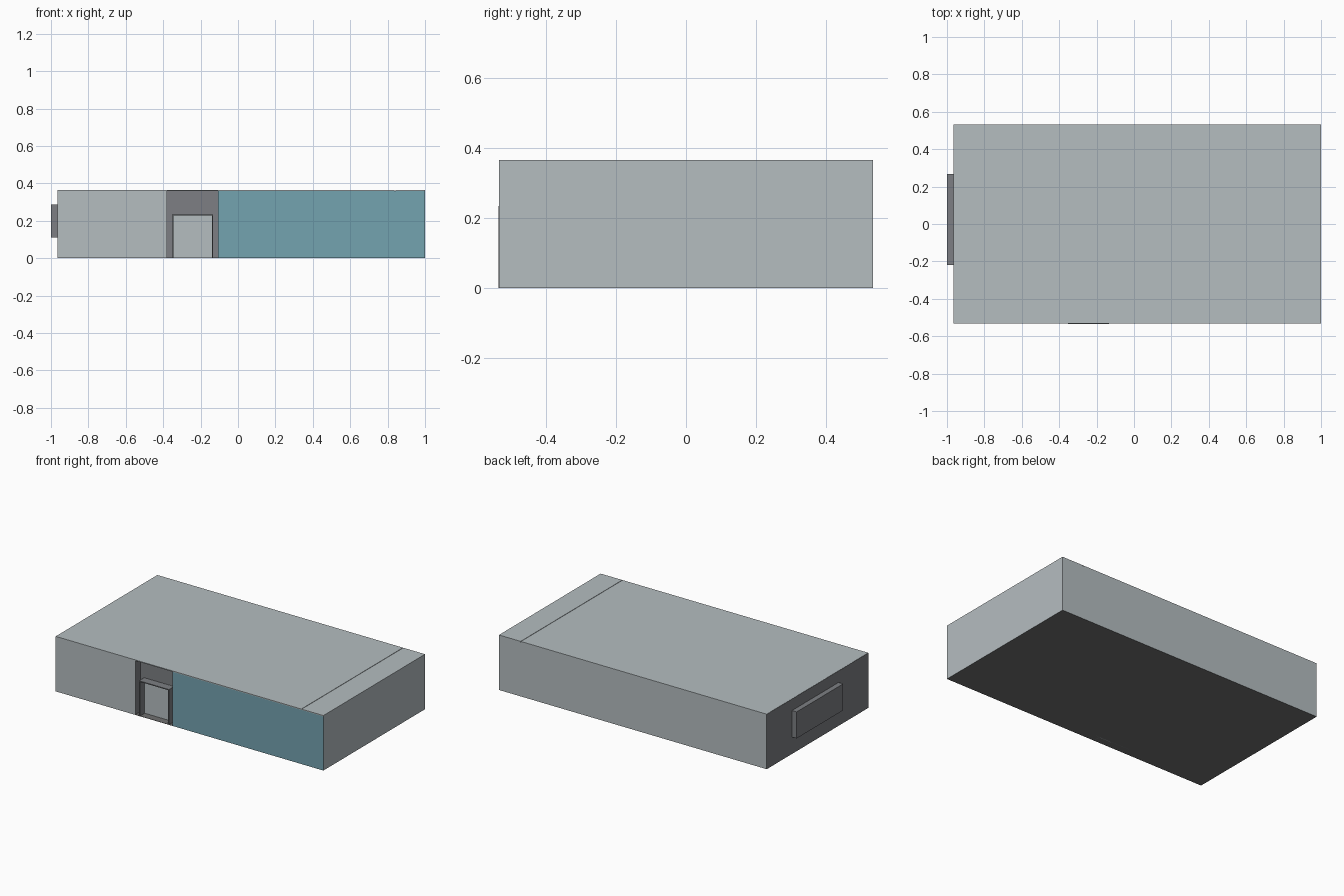
import bpy

if "Cube" in bpy.data.objects:
    bpy.data.objects.remove(bpy.data.objects["Cube"])


def material(name, rgb):
    def lin(c):
        c /= 255
        return c / 12.92 if c <= 0.04045 else ((c + 0.055) / 1.055) ** 2.4
    m = bpy.data.materials.new(name)
    m.diffuse_color = (*[lin(c) for c in rgb], 1)
    m.use_nodes = True
    m.node_tree.nodes["Principled BSDF"].inputs["Base Color"].default_value = m.diffuse_color
    return m


LIGHT = material("light_grey", (181, 189, 192))
DARK = material("dark_grey", (125, 127, 131))
TEAL = material("teal_glass", (116, 163, 176))
FLOOR = material("floor_grey", (112, 112, 112))


def box(name, x0, x1, y0, y1, z0, z1, mat):
    bpy.ops.mesh.primitive_cube_add(
        size=1, location=((x0 + x1) / 2, (y0 + y1) / 2, (z0 + z1) / 2))
    ob = bpy.context.object
    ob.name = name
    ob.scale = (x1 - x0, y1 - y0, z1 - z0)
    bpy.ops.object.transform_apply(location=False, rotation=False, scale=True)
    ob.data.materials.append(mat)
    return ob


L, R, Y, H = -0.965, 1.0, 0.533, 0.365   # building extents
T = 0.006                                # plate thickness
EL, ER, D = -0.38, -0.108, 0.055         # entrance bay and its depth
yf, yb = -Y, -Y + D                      # front plane, bay back plane

# Main hall behind the front facade, dark on its left end and underneath
hall = box("hall", L, R, yb, Y, 0, H - T, LIGHT)
hall.data.materials.append(DARK)
hall.data.materials.append(FLOOR)
for p in hall.data.polygons:
    if p.normal.x < -0.5:
        p.material_index = 1
    elif p.normal.z < -0.5:
        p.material_index = 2

# Front facade: plain wall on the left, glazed wall on the right
for name, x0, x1, mat in (("front_wall", L, EL, LIGHT),
                          ("glass_wall", ER, R, TEAL)):
    wall = box(name, x0, x1, yf, yb, 0, H - T, LIGHT)
    for m in (DARK, mat, FLOOR):
        wall.data.materials.append(m)
    for p in wall.data.polygons:
        if p.normal.y < -0.5:
            p.material_index = 2
        elif p.normal.z < -0.5:
            p.material_index = 3
        elif p.normal.x < -0.5 or (p.normal.x > 0.5 and x1 < R):
            p.material_index = 1

# Roof plates meeting at a seam
box("roof_main", L, 0.838, -Y, Y, H - T, H, LIGHT)
box("roof_end", 0.841, R, -Y, Y, H - T, H, LIGHT)
box("left_wall_cap", L - 0.001, L, -Y, Y, 0, H - 0.001, DARK)

# Entrance bay: dark back wall, floor, door and portal frame
box("bay_back", EL, ER, yb - 0.003, yb, 0, H - T, DARK)
box("bay_floor", EL, ER, yf, yb, 0, 0.002, FLOOR)
DL, DR, DH = -0.352, -0.133, 0.235
box("door", DL, DR, yb - T, yb - 0.002, 0, DH, LIGHT)
for name, x in (("portal_jamb_left", DL), ("portal_jamb_right", DR - T)):
    box(name, x, x + T, yf - 0.001, yb, 0, DH, DARK)
box("portal_top", DL, DR, yf - 0.001, yb, DH - T, DH, DARK)

# Panel projecting from the left end
box("end_panel", -1.0, L, -0.22, 0.268, 0.112, 0.288, DARK)
